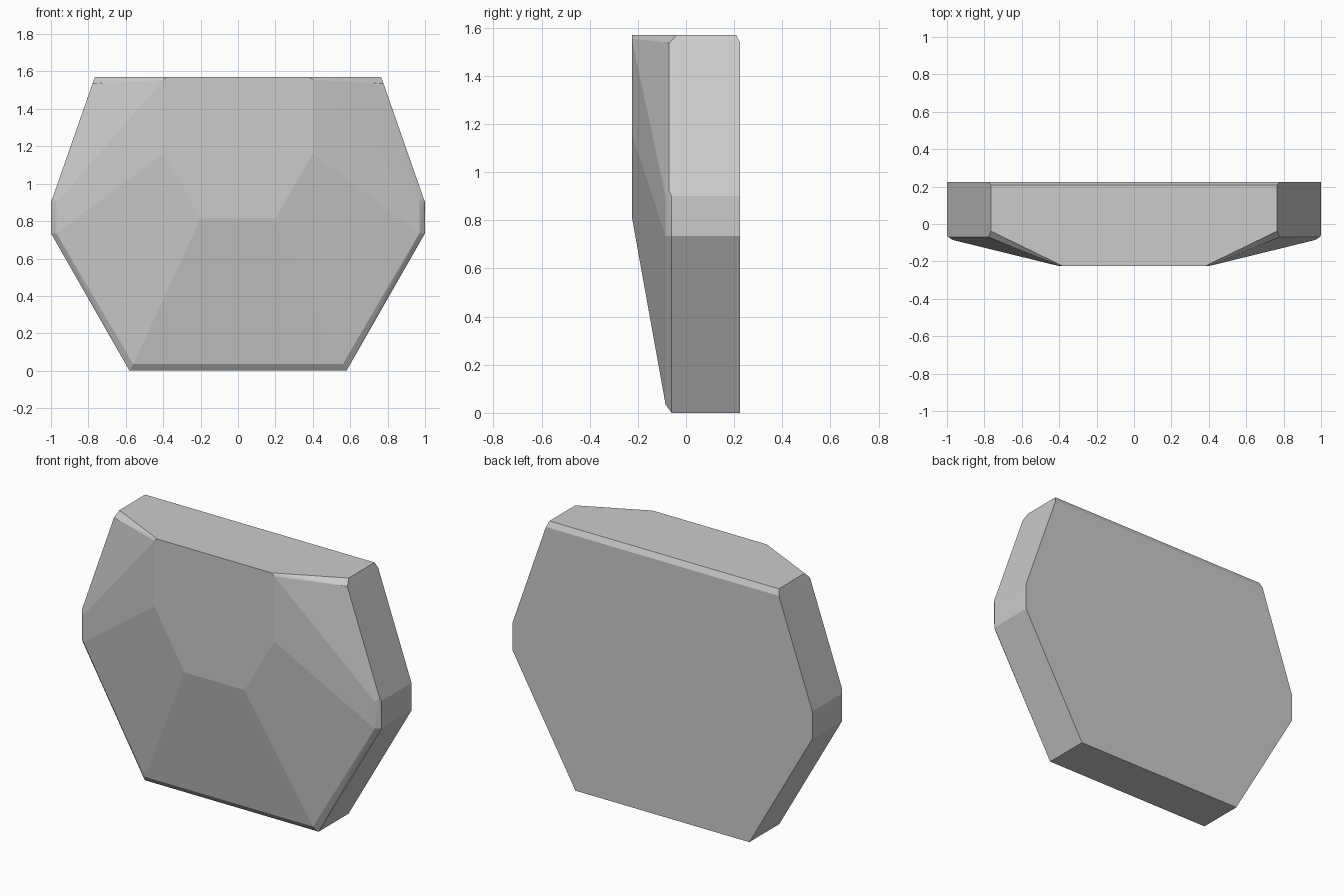
import bpy
import bmesh
import math

cube = bpy.data.objects.get("Cube")
if cube:
    bpy.data.objects.remove(cube, do_unlink=True)

grey = bpy.data.materials.new("light_grey")
grey.use_nodes = True
colour = (0.6, 0.6, 0.6, 1)
grey.diffuse_color = colour
grey.node_tree.nodes["Principled BSDF"].inputs["Base Color"].default_value = colour

# Left half of the faceted slab, one ring of corners per edge loop (x, y, z)
back_rim = [(0.58, 0.225, 0), (1, 0.225, 0.735), (1, 0.225, 0.9),
            (0.777, 0.225, 1.537), (0.765, 0.208, 1.57)]
outer_rim = [(0.58, -0.06, 0), (1, -0.06, 0.735), (1, -0.06, 0.9),
             (0.993, -0.07, 0.92), (0.778, -0.07, 1.535), (0.765, -0.038, 1.57)]
bevel_rim = [(0.56, -0.085, 0.035), (0.97, -0.085, 0.735), (0.97, -0.085, 0.9)]
front_plate = [(0.2, -0.225, 0.815), (0.4, -0.225, 1.16),
               (0.4, -0.225, 1.555), (0.38, -0.225, 1.57)]

# Mirror the corners and wrap them in one convex solid
bm = bmesh.new()
for x, y, z in back_rim + outer_rim + bevel_rim + front_plate:
    for side in (1, -1):
        bm.verts.new((side * x, y, z))
bmesh.ops.convex_hull(bm, input=bm.verts[:])
bmesh.ops.dissolve_limit(bm, angle_limit=math.radians(0.8),
                         verts=bm.verts[:], edges=bm.edges[:])
bmesh.ops.recalc_face_normals(bm, faces=bm.faces[:])

mesh = bpy.data.meshes.new("faceted_slab")
bm.to_mesh(mesh)
bm.free()
mesh.materials.append(grey)
slab = bpy.data.objects.new("faceted_slab", mesh)
bpy.context.collection.objects.link(slab)
